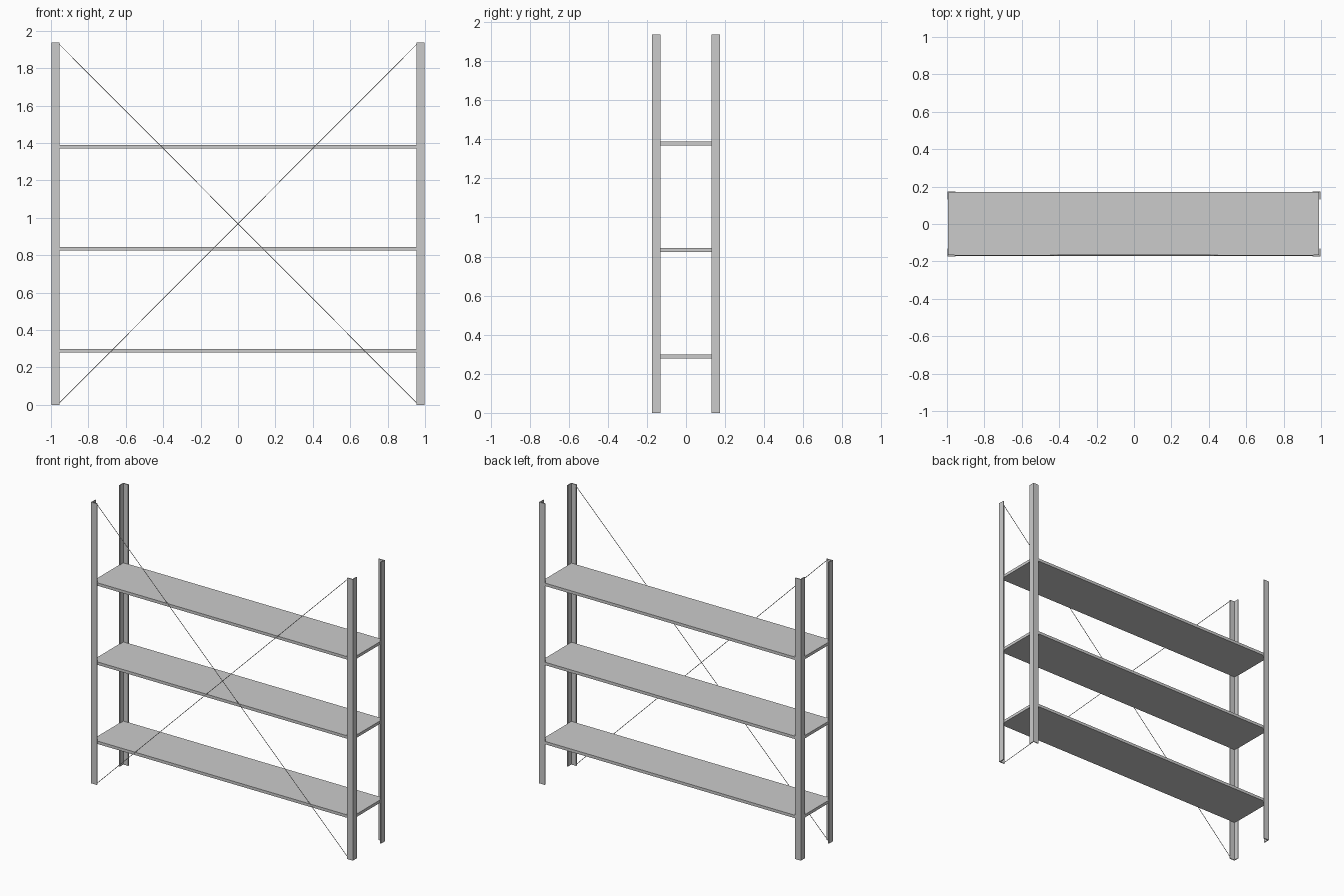
import bpy, bmesh
from mathutils import Vector

if "Cube" in bpy.data.objects:
    bpy.data.objects.remove(bpy.data.objects["Cube"])

H, HX, HY = 1.937, 0.997, 0.174     # post height, half width, half depth
LEG, T = 0.043, 0.006               # angle-iron leg width and thickness


def add_object(name, bm):
    bmesh.ops.recalc_face_normals(bm, faces=bm.faces)
    mesh = bpy.data.meshes.new(name)
    bm.to_mesh(mesh)
    bm.free()
    ob = bpy.data.objects.new(name, mesh)
    bpy.context.collection.objects.link(ob)
    return ob


def post(name, sx, sy):
    # L profile with its corner on the outside, extruded upwards
    prof = [(0, 0), (LEG, 0), (LEG, T), (T, T), (T, LEG), (0, LEG)]
    bm = bmesh.new()
    face = bm.faces.new([bm.verts.new((sx * (HX - a), sy * (HY - b), 0)) for a, b in prof])
    ext = bmesh.ops.extrude_face_region(bm, geom=[face])
    top = [g for g in ext["geom"] if isinstance(g, bmesh.types.BMVert)]
    bmesh.ops.translate(bm, verts=top, vec=(0, 0, H))
    add_object(name, bm)


def shelf(name, z):
    x0, x1, y0, y1 = -0.995, 0.989, -0.166, 0.171
    bm = bmesh.new()
    bmesh.ops.create_cube(bm, size=1)
    bmesh.ops.scale(bm, verts=bm.verts, vec=(x1 - x0, y1 - y0, 0.02))
    bmesh.ops.translate(bm, verts=bm.verts, vec=((x0 + x1) / 2, (y0 + y1) / 2, z))
    add_object(name, bm)


def wire(name, a, b, r=0.0018):
    a, b = Vector(a), Vector(b)
    bm = bmesh.new()
    bmesh.ops.create_cone(bm, segments=8, radius1=r, radius2=r,
                          depth=(b - a).length, cap_ends=True)
    ob = add_object(name, bm)
    ob.location = (a + b) / 2
    ob.rotation_euler = (b - a).to_track_quat('Z', 'Y').to_euler()


# Four corner posts
for sx, side in ((-1, "left"), (1, "right")):
    for sy, end in ((-1, "front"), (1, "back")):
        post(f"{end}_{side}_post", sx, sy)

# Three shelves
for i, z in enumerate((0.289, 0.834, 1.379)):
    shelf(f"shelf_{i + 1}", z)

# Crossed bracing wires on the front
for s, n in ((-1, "falling"), (1, "rising")):
    wire(f"{n}_brace_wire", (-s * 0.96, -0.168, 0.005), (s * 0.96, -0.168, 1.932))
